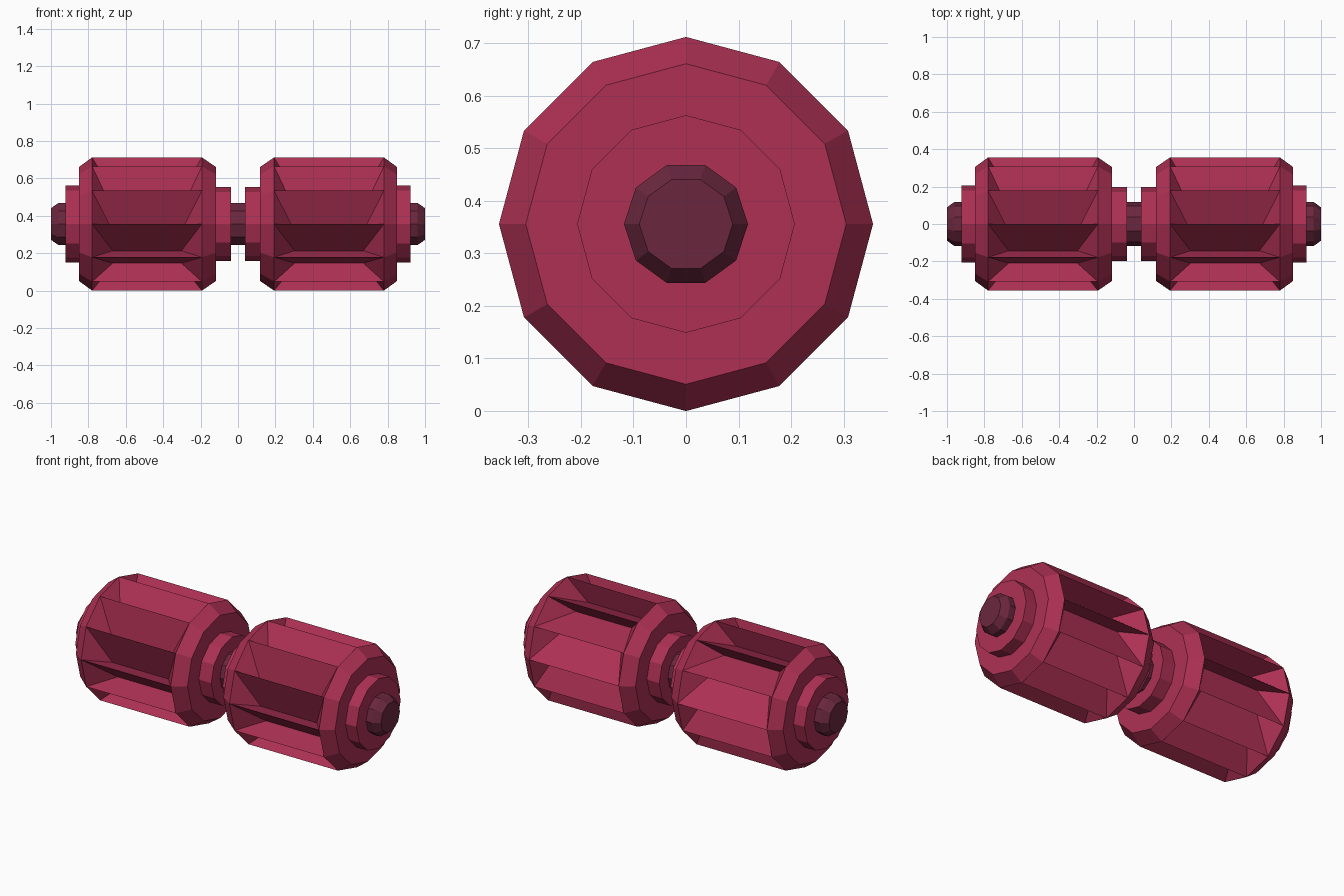
import bpy, bmesh, math

if "Cube" in bpy.data.objects:
    bpy.data.objects.remove(bpy.data.objects["Cube"])

CZ = 0.356          # height of the common axis
N = 12              # sides and teeth of each roller


def material(name, rgb):
    m = bpy.data.materials.new(name)
    m.diffuse_color = (*rgb, 1)
    m.use_nodes = True
    m.node_tree.nodes["Principled BSDF"].inputs["Base Color"].default_value = m.diffuse_color
    return m


crimson = material("crimson", (0.42, 0.030, 0.088))
plum = material("dark plum", (0.145, 0.020, 0.048))


def point(bm, x, r, deg):
    """Vertex at axial position x, radius r, angle measured up from the front."""
    a = math.radians(deg)
    return bm.verts.new((x, -r * math.cos(a), CZ + r * math.sin(a)))


def ring(bm, x, r, n=N, offset=0):
    return [point(bm, x, r, offset + 360 * i / n) for i in range(n)]


def bridge(bm, a, b):
    n = len(a)
    for i in range(n):
        j = (i + 1) % n
        bm.faces.new((a[i], a[j], b[j], b[i]))


def finish(bm, name, mat):
    bmesh.ops.recalc_face_normals(bm, faces=bm.faces)
    me = bpy.data.meshes.new(name)
    bm.to_mesh(me)
    bm.free()
    me.materials.append(mat)
    ob = bpy.data.objects.new(name, me)
    bpy.context.collection.objects.link(ob)
    return ob


def turned(name, profile, mat, n=N):
    """Closed faceted solid along x from (x, radius) pairs."""
    bm = bmesh.new()
    rings = [ring(bm, x, r, n) for x, r in profile]
    for a, b in zip(rings, rings[1:]):
        bridge(bm, a, b)
    bm.faces.new(rings[0])
    bm.faces.new(rings[-1])
    return finish(bm, name, mat)


def roller(name, s):
    """Chamfered drum with saw-tooth grooves between its two end rims."""
    bm = bmesh.new()
    cap_a, rim_a, rim_b, cap_b = [
        ring(bm, s * x, r) for x, r in
        ((0.118, 0.305), (0.193, 0.356), (0.78, 0.356), (0.85, 0.305))]
    bridge(bm, cap_a, rim_a)
    bridge(bm, rim_b, cap_b)
    bm.faces.new(cap_a)
    bm.faces.new(cap_b)
    for i in range(N):
        j = (i + 1) % N
        deg = 360 * i / N - 10
        va = point(bm, s * 0.303, 0.2225, deg)
        vb = point(bm, s * 0.67, 0.2225, deg)
        bm.faces.new((rim_a[i], rim_b[i], vb, va))      # steep tooth wall
        bm.faces.new((va, vb, rim_b[j], rim_a[j]))      # sloping floor
        bm.faces.new((rim_a[i], va, rim_a[j]))          # groove ends
        bm.faces.new((rim_b[i], rim_b[j], vb))
    return finish(bm, name, crimson)


# Rollers with their stepped hubs, one on each side
for side, s in (("left", -1), ("right", 1)):
    roller(side + "_roller", s)
    turned(side + "_inner_hub", [(s * 0.037, 0.198), (s * 0.119, 0.198)], crimson)
    turned(side + "_outer_hub", [(s * 0.849, 0.207), (s * 0.922, 0.207)], crimson)

# Ten-sided axle running through both rollers
turned("axle", [(-1, 0.089), (-0.96, 0.118), (0.96, 0.118), (1, 0.089)], plum, 10)
